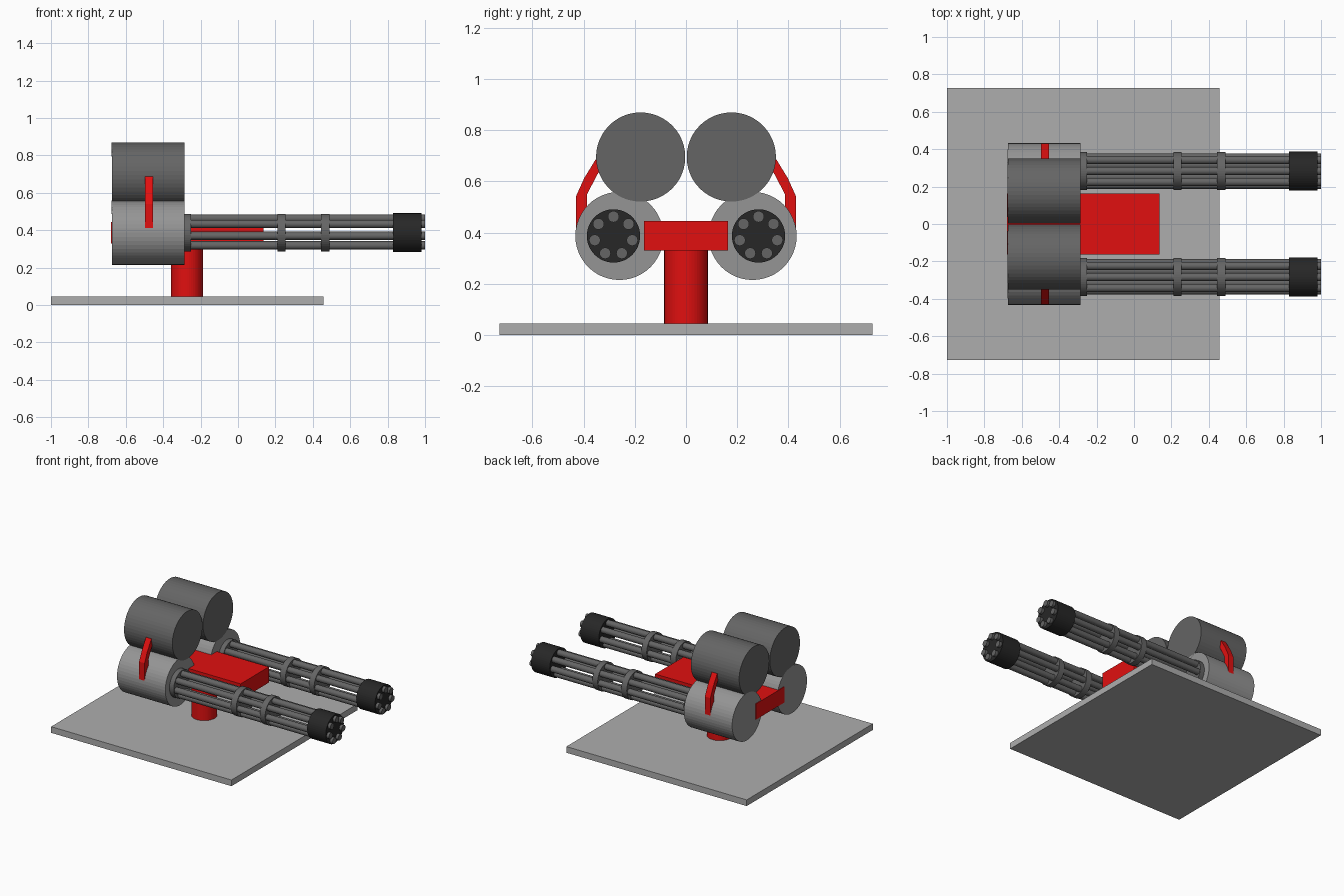
import bpy, bmesh
from math import sin, cos, pi
from mathutils import Matrix

if "Cube" in bpy.data.objects:
    bpy.data.objects.remove(bpy.data.objects["Cube"])


def material(name, r, g, b):
    m = bpy.data.materials.new(name)
    m.diffuse_color = (r, g, b, 1)
    m.use_nodes = True
    m.node_tree.nodes["Principled BSDF"].inputs["Base Color"].default_value = m.diffuse_color
    return m


RED = material("red", 0.75, 0.005, 0.005)
BLACK = material("black", 0.02, 0.02, 0.02)
DARK = material("dark_grey", 0.13, 0.13, 0.13)
MID = material("mid_grey", 0.3, 0.3, 0.3)
LIGHT = material("light_grey", 0.42, 0.42, 0.42)


def finish(name, bm, mat):
    bmesh.ops.recalc_face_normals(bm, faces=bm.faces)
    me = bpy.data.meshes.new(name)
    bm.to_mesh(me)
    bm.free()
    me.materials.append(mat)
    ob = bpy.data.objects.new(name, me)
    bpy.context.collection.objects.link(ob)
    return ob


def box(name, x0, x1, y0, y1, z0, z1, mat):
    bm = bmesh.new()
    mid = ((x0 + x1) / 2, (y0 + y1) / 2, (z0 + z1) / 2)
    bmesh.ops.create_cube(bm, size=1, matrix=Matrix.Translation(mid)
                          @ Matrix.Diagonal((x1 - x0, y1 - y0, z1 - z0, 1)))
    return finish(name, bm, mat)


def add_cyl(bm, mid, r, length, sides, turn=Matrix.Identity(4)):
    bmesh.ops.create_cone(bm, cap_ends=True, segments=sides, radius1=r, radius2=r,
                          depth=length, matrix=Matrix.Translation(mid) @ turn)


ALONG_X = Matrix.Rotation(pi / 2, 4, 'Y')


def x_cyl(name, x0, x1, y, z, r, mat, sides=48):
    bm = bmesh.new()
    add_cyl(bm, ((x0 + x1) / 2, y, z), r, x1 - x0, sides, ALONG_X)
    return finish(name, bm, mat)


# Base plate, pedestal and cradle
box("base_plate", -1, 0.457, -0.728, 0.728, 0, 0.045, LIGHT)
bm = bmesh.new()
add_cyl(bm, (-0.273, 0, 0.2), 0.085, 0.32, 48)
finish("pedestal", bm, RED)
box("cradle", -0.68, 0.135, -0.163, 0.163, 0.33, 0.445, RED)

# Feed strap cross-section (y, z)
STRAP = [(0.43, 0.39), (0.43, 0.54), (0.397, 0.613), (0.348, 0.693),
         (0.305, 0.693), (0.35, 0.62), (0.387, 0.547), (0.387, 0.39)]
GY, GZ = 0.283, 0.387

for side, s in (("left", -1), ("right", 1)):
    # Drums
    x_cyl(f"{side}_motor_drum", -0.675, -0.285, s * 0.26, GZ, 0.172, MID)
    x_cyl(f"{side}_upper_drum", -0.675, -0.285, s * 0.177, 0.695, 0.174, DARK)

    # Barrel cluster
    bm = bmesh.new()
    for i in range(7):
        a = pi / 2 + i * 2 * pi / 7
        add_cyl(bm, (0.35, s * GY + 0.075 * cos(a), GZ + 0.075 * sin(a)),
                0.022, 1.3, 24, ALONG_X)
    finish(f"{side}_barrels", bm, DARK)

    # Clamp discs and muzzle
    for i, (x0, x1) in enumerate([(-0.285, -0.25), (0.21, 0.255), (0.445, 0.488)]):
        x_cyl(f"{side}_barrel_clamp_{i + 1}", x0, x1, s * GY, GZ, 0.101, DARK)
    x_cyl(f"{side}_muzzle", 0.83, 0.98, s * GY, GZ, 0.104, BLACK)

    # Bent feed strap
    bm = bmesh.new()
    face = bm.faces.new([bm.verts.new((-0.498, s * y, z)) for y, z in STRAP])
    ext = bmesh.ops.extrude_face_region(bm, geom=[face], use_keep_orig=True)
    moved = [v for v in ext["geom"] if isinstance(v, bmesh.types.BMVert)]
    bmesh.ops.translate(bm, verts=moved, vec=(0.044, 0, 0))
    finish(f"{side}_feed_strap", bm, RED)
